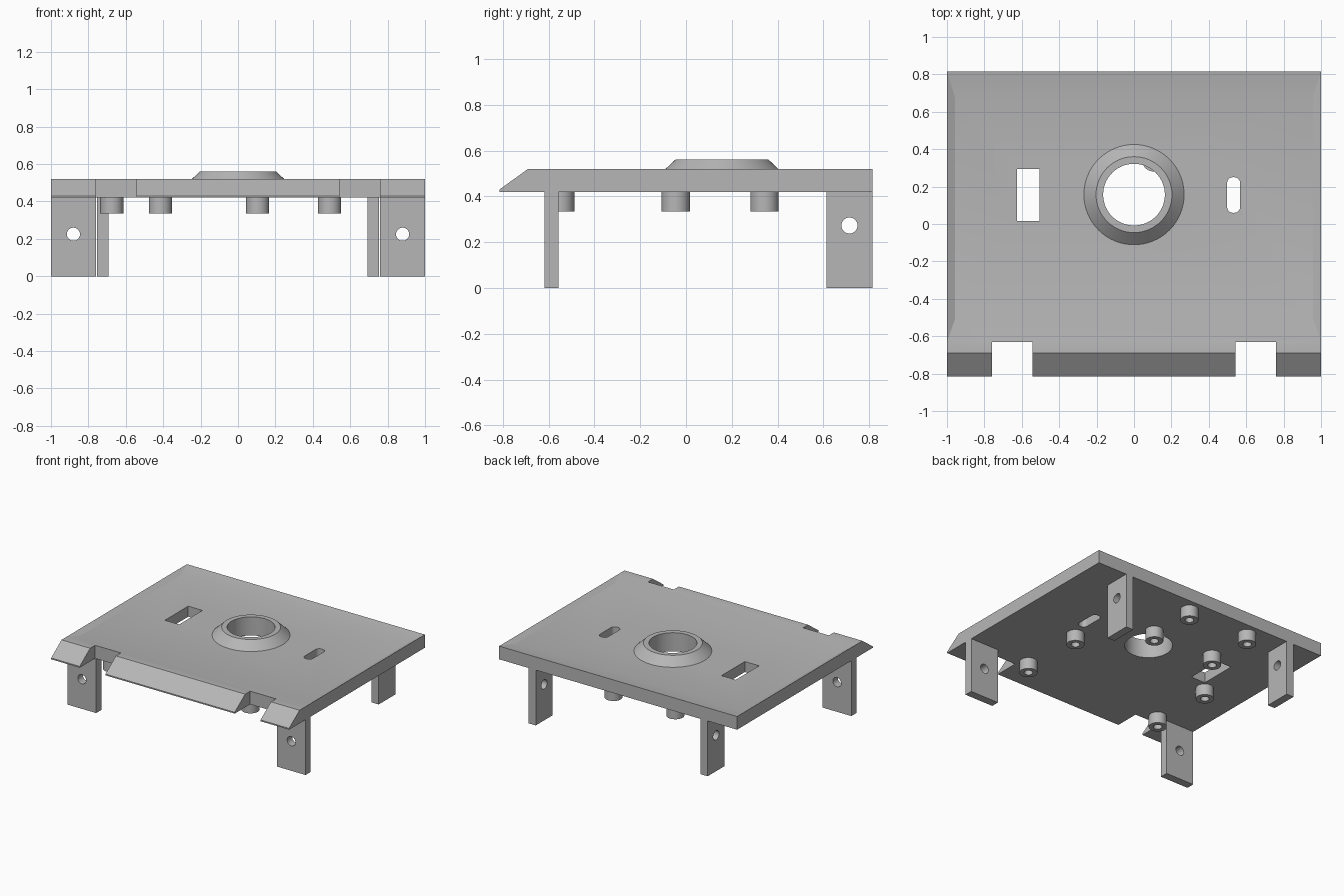
import bpy, bmesh, math
from mathutils import Matrix, Vector

cube = bpy.data.objects.get("Cube")
if cube:
    bpy.data.objects.remove(cube, do_unlink=True)

grey = bpy.data.materials.new("plain_grey")
grey.use_nodes = True
grey.diffuse_color = (0.47, 0.47, 0.47, 1)
grey.node_tree.nodes["Principled BSDF"].inputs["Base Color"].default_value = grey.diffuse_color


def finish(bm, name, smooth=False):
    bmesh.ops.recalc_face_normals(bm, faces=bm.faces)
    mesh = bpy.data.meshes.new(name)
    bm.to_mesh(mesh)
    bm.free()
    mesh.materials.append(grey)
    obj = bpy.data.objects.new(name, mesh)
    bpy.context.collection.objects.link(obj)
    if smooth:
        select(obj)
        bpy.ops.object.shade_smooth_by_angle(angle=math.radians(25))
    return obj


def select(obj):
    bpy.ops.object.select_all(action='DESELECT')
    obj.select_set(True)
    bpy.context.view_layer.objects.active = obj


def add_box(bm, lo, hi):
    lo, hi = Vector(lo), Vector(hi)
    mat = Matrix.Translation((lo + hi) / 2) @ Matrix.Diagonal((*(hi - lo), 1))
    return bmesh.ops.create_cube(bm, size=1, matrix=mat)["verts"]


def add_cylinder(bm, centre, radius, depth, axis="Z"):
    turn = {"X": Matrix.Rotation(math.pi / 2, 4, 'Y'),
            "Y": Matrix.Rotation(math.pi / 2, 4, 'X'), "Z": Matrix()}[axis]
    bmesh.ops.create_cone(bm, cap_ends=True, segments=48, radius1=radius, radius2=radius,
                          depth=depth, matrix=Matrix.Translation(centre) @ turn)


def cut(obj, cutter_bm):
    cutter = finish(cutter_bm, "cutter")
    cutter.hide_render = True
    mod = obj.modifiers.new("cut", 'BOOLEAN')
    mod.operation, mod.solver, mod.object = 'DIFFERENCE', 'EXACT', cutter
    select(obj)
    bpy.ops.object.modifier_apply(modifier=mod.name)
    bpy.data.objects.remove(cutter, do_unlink=True)
    select(obj)
    bpy.ops.object.shade_smooth_by_angle(angle=math.radians(12))


def lathe(name, profile, centre):
    bm = bmesh.new()
    verts = [bm.verts.new((r, 0, z)) for r, z in profile]
    edges = [bm.edges.new((v, verts[i - 1])) for i, v in enumerate(verts)]
    bmesh.ops.spin(bm, geom=verts + edges, cent=(0, 0, 0), axis=(0, 0, 1),
                   angle=math.tau, steps=64, use_merge=True)
    bmesh.ops.remove_doubles(bm, verts=bm.verts, dist=0.0001)
    bmesh.ops.translate(bm, verts=bm.verts, vec=(*centre, 0))
    return finish(bm, name, smooth=True)


LOW, HIGH, FLOOR = 0.42, 0.52, 0.50
HUB = (0, 0.157)

# Deck plate: side profile with sloped front lip, drawn across the width
bm = bmesh.new()
profile = [(-0.815, LOW), (0.815, LOW), (0.815, HIGH), (-0.63, HIGH), (-0.69, HIGH), (-0.815, 0.43)]
side = bm.faces.new([bm.verts.new((-1, y, z)) for y, z in profile])
moved = bmesh.ops.extrude_face_region(bm, geom=[side])["geom"]
bmesh.ops.translate(bm, vec=(2, 0, 0), verts=[v for v in moved if isinstance(v, bmesh.types.BMVert)])
bmesh.ops.recalc_face_normals(bm, faces=bm.faces)

# Shallow dish in the top of the deck
top = next(f for f in bm.faces if f.normal.z > 0.9 and f.calc_center_median().y > -0.6)
bmesh.ops.inset_individual(bm, faces=[top], thickness=0.06)
for v in top.verts:
    v.co.y = 0.68 if v.co.y > 0 else -0.51
    v.co.z = FLOOR
deck = finish(bm, "deck_plate")

# Deck openings: hub hole, square window, rounded slot, front notches
bm = bmesh.new()
add_cylinder(bm, (*HUB, 0.45), 0.2, 0.5)
add_box(bm, (-0.625, 0.015, 0.2), (-0.505, 0.295, 0.7))
slot = add_box(bm, (0.498, 0.06, 0.2), (0.567, 0.25, 0.7))
uprights = [e for e in {e for v in slot for e in v.link_edges}
            if abs(e.verts[0].co.z - e.verts[1].co.z) > 0.1]
bmesh.ops.bevel(bm, geom=uprights, offset=0.03, segments=8, profile=0.5, affect='EDGES')
for lo, hi in ((-0.76, -0.543), (0.543, 0.76)):
    add_box(bm, (lo, -1, 0.2), (hi, -0.63, 0.7))
cut(deck, bm)

# Raised collar lining the hub hole
lathe("hub_collar", [(0.165, LOW), (0.165, 0.561), (0.203, 0.561), (0.268, FLOOR),
                     (0.2, FLOOR), (0.2, LOW)], HUB)

# Legs with a cross hole: front pair faces forward, back pair faces sideways
for s, word in ((1, "left"), (-1, "right")):
    bm = bmesh.new()
    add_box(bm, (min(s, 0.76 * s), -0.617, 0), (max(s, 0.76 * s), -0.556, LOW))
    leg = finish(bm, "front_leg_" + word)
    bm = bmesh.new()
    add_cylinder(bm, (0.88 * s, -0.59, 0.225), 0.035, 0.4, "Y")
    cut(leg, bm)

    bm = bmesh.new()
    add_box(bm, (min(0.692 * s, 0.753 * s), 0.613, 0), (max(0.692 * s, 0.753 * s), 0.815, LOW))
    leg = finish(bm, "back_leg_" + word)
    bm = bmesh.new()
    add_cylinder(bm, (0.72 * s, 0.714, 0.273), 0.035, 0.4, "X")
    cut(leg, bm)

# Hollow mounting bosses under the deck
bosses = [(x, y) for x in (-0.675, 0.49) for y in (-0.55, -0.045)]
bosses += [(x, y) for x in (-0.415, 0.105) for y in (0.343, 0.72)]
for i, spot in enumerate(bosses):
    lathe(f"mounting_boss_{i + 1}", [(0.03, LOW), (0.062, LOW), (0.062, 0.335), (0.03, 0.335)], spot)
